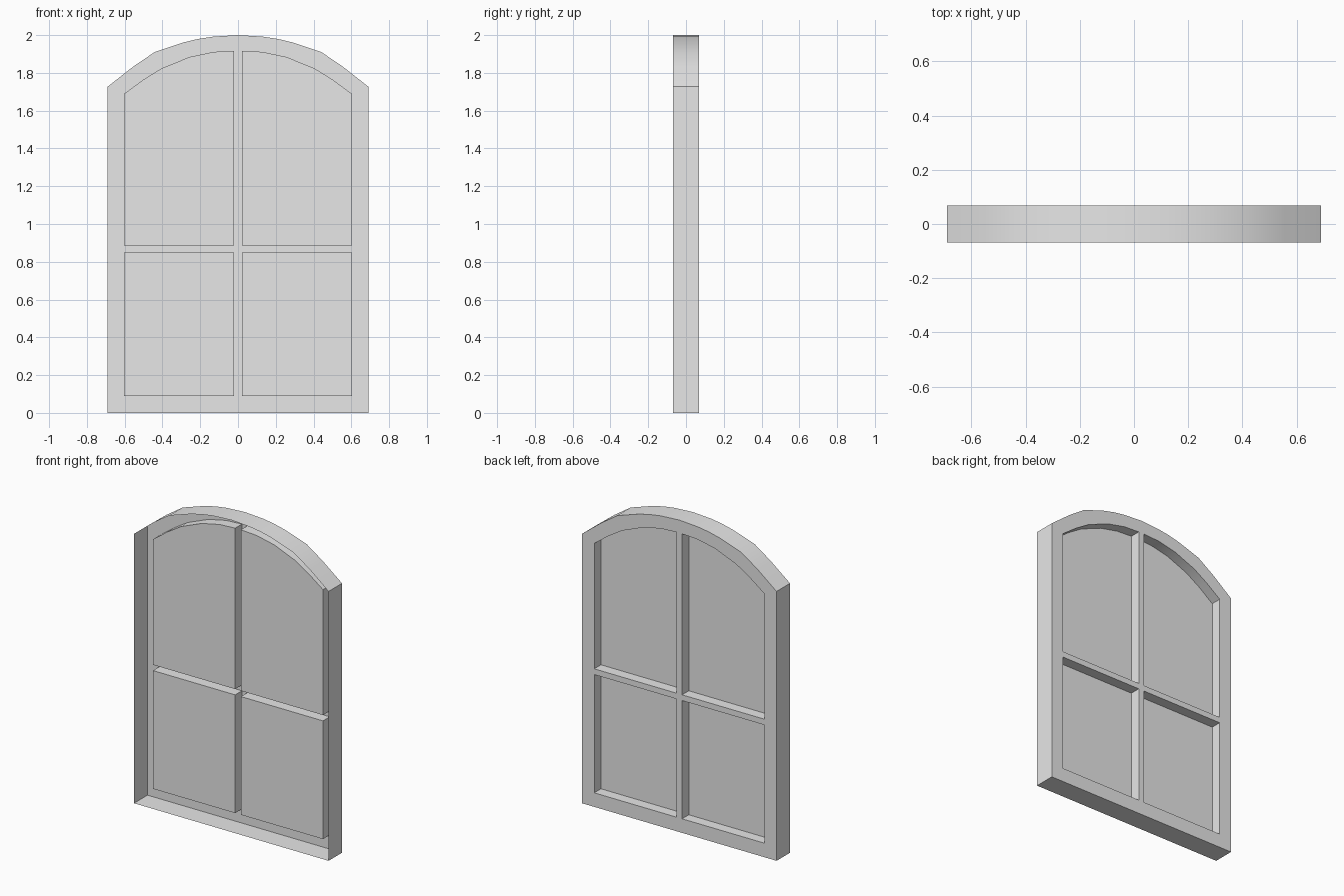
import bpy, bmesh, math

if "Cube" in bpy.data.objects:
    bpy.data.objects.remove(bpy.data.objects["Cube"])

BACK, FRONT, GLASS = 0.068, -0.068, 0.0   # y depths

paint = bpy.data.materials.new("light_grey")
paint.diffuse_color = (0.8, 0.8, 0.8, 1)
paint.use_nodes = True
paint.node_tree.nodes["Principled BSDF"].inputs["Base Color"].default_value = paint.diffuse_color

# arch profiles, right half, from the corner to the crown
outer_arch = [(0.69, 1.727), (0.555, 1.833), (0.44, 1.911), (0.29, 1.961),
              (0.21, 1.98), (0.13, 1.992)]
inner_arch = [(0.603, 1.689), (0.5, 1.765), (0.405, 1.824), (0.257, 1.884),
              (0.13, 1.911), (0.02, 1.917)]


def mirror(points):
    return [(-x, z) for x, z in reversed(points)]


outline = ([(-0.69, 0), (0.69, 0)] + outer_arch + [(0, 2.0)]
           + mirror(outer_arch))
lower = [(0.02, 0.09), (0.603, 0.09), (0.603, 0.848), (0.02, 0.848)]
upper = [(0.02, 0.885), (0.603, 0.885)] + inner_arch
panes = [lower, upper, mirror(lower), mirror(upper)]


def add_loop(bm, points, y):
    return [bm.verts.new((x, y, z)) for x, z in points]


def finish(bm, name, smooth=False):
    mesh = bpy.data.meshes.new(name)
    bm.to_mesh(mesh)
    bm.free()
    mesh.materials.append(paint)
    obj = bpy.data.objects.new(name, mesh)
    bpy.context.collection.objects.link(obj)
    if smooth:
        bpy.ops.object.select_all(action='DESELECT')
        obj.select_set(True)
        bpy.context.view_layer.objects.active = obj
        bpy.ops.object.shade_smooth_by_angle(angle=math.radians(30))


# frame: back face with four openings, outer rim and recess walls, open in front
bm = bmesh.new()
edges, walls = [], []
for points, depth in [(outline, FRONT)] + [(p, GLASS) for p in panes]:
    loop = add_loop(bm, points, BACK)
    far = add_loop(bm, points, depth)
    n = len(loop)
    for i in range(n):
        j = (i + 1) % n
        edges.append(bm.edges.new((loop[i], loop[j])))
        walls.append((loop[i], loop[j], far[j], far[i]))
bmesh.ops.triangle_fill(bm, use_beauty=True, edges=edges, normal=(0, 1, 0))
for wall in walls:
    bm.faces.new(wall)
bmesh.ops.recalc_face_normals(bm, faces=bm.faces[:])
bm.normal_update()
flat = [f for f in bm.faces if abs(f.normal.y) > 0.9]
if sum(f.normal.y for f in flat) < 0:
    bmesh.ops.reverse_faces(bm, faces=bm.faces[:])
finish(bm, "window_frame", smooth=True)

# panes at the bottom of each recess, facing the back
for name, points in zip(("lower_right_pane", "upper_right_pane",
                         "lower_left_pane", "upper_left_pane"), panes):
    bm = bmesh.new()
    face = bm.faces.new(add_loop(bm, points, GLASS))
    face.normal_update()
    if face.normal.y < 0:
        face.normal_flip()
    finish(bm, name)
